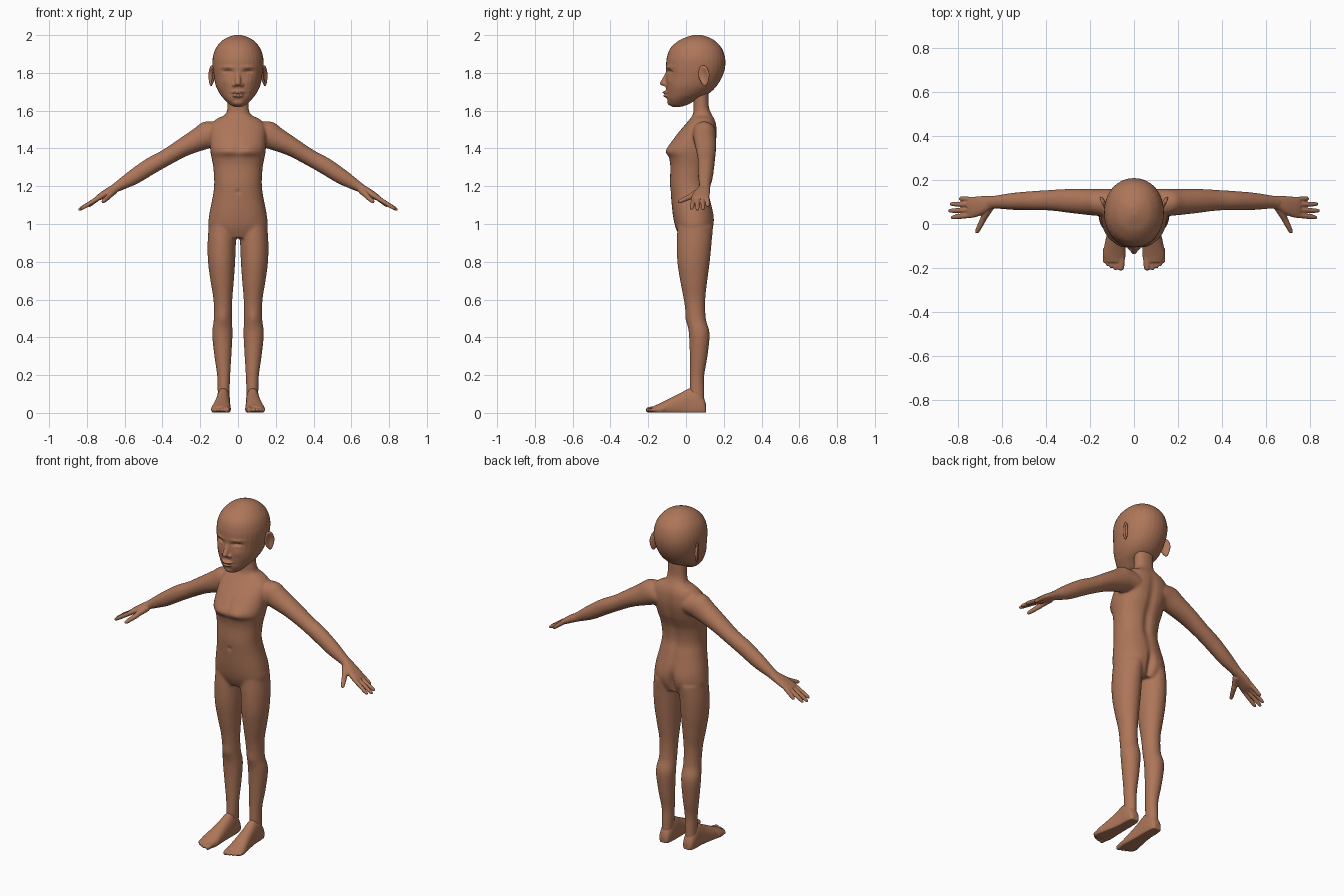
import bpy, bmesh, math
from mathutils import Vector, Matrix

skin = bpy.data.materials.new("warm brown skin")
skin.diffuse_color = (0.42, 0.18, 0.10, 1)
X, Y, Z = Vector((1, 0, 0)), Vector((0, 1, 0)), Vector((0, 0, 1))
ARM_UP = Vector((0.54, 0, 0.84))


def spline(keys, steps=6):
    """Catmull-Rom through tuples of ring values."""
    k = [keys[0]] + list(keys) + [keys[-1]]
    out = []
    for i in range(1, len(k) - 2):
        for j in range(steps):
            t = j / steps
            out.append([0.5 * (2 * b + (c - a) * t + (2 * a - 5 * b + 4 * c - d) * t * t
                               + (3 * b - a - 3 * c + d) * t ** 3)
                        for a, b, c, d in zip(k[i - 1], k[i], k[i + 1], k[i + 2])])
    return out + [list(keys[-1])]


def loft(bm, keys, u, v, s=1, power=2.0, floor=None):
    """Skin rings (x, y, z, half size along u, half size along v)."""
    n, rings = 32, []
    sq = lambda c: math.copysign(abs(c) ** (2 / power), c)
    for x, y, z, a, b in spline(keys):
        ring = []
        for i in range(n):
            t = 2 * math.pi * i / n
            p = Vector((x, y, z)) + u * a * sq(math.cos(t)) + v * b * sq(math.sin(t))
            if floor is not None:
                p.z = max(p.z, floor)
            ring.append(bm.verts.new((p.x * s, p.y, p.z)))
        rings.append(ring)
    for r, q in zip(rings, rings[1:]):
        for i in range(n):
            bm.faces.new((r[i], r[(i + 1) % n], q[(i + 1) % n], q[i]))
    bm.faces.new(rings[0])
    bm.faces.new(rings[-1])


def upright(rows):
    """Rows (z, front y, back y, half width) to rings centred on x = 0."""
    return [(0, (f + b) / 2, z, w, (b - f) / 2) for z, f, b, w in rows]


def blob(bm, loc, size, s=1):
    m = Matrix.Translation((loc[0] * s, loc[1], loc[2])) @ Matrix.Diagonal((*size, 1))
    return bmesh.ops.create_uvsphere(bm, u_segments=24, v_segments=16, radius=1, matrix=m)["verts"]


def digit(bm, a, b, r0, r1, s):
    """Rounded finger or toe from a to b."""
    a, b = Vector(a), Vector(b)
    d = (b - a).normalized()
    side = d.cross(Z).normalized()
    up = side.cross(d)
    rings = []
    for t, k in ((0, 1), (0.35, 1), (0.7, 1), (0.88, 0.9), (0.96, 0.65), (1, 0.2)):
        r = (r0 + (r1 - r0) * t) * k
        rings.append((*a.lerp(b, t), r, r))
    loft(bm, rings, side, up, s)


def finish(bm, name, voxel=0, smooth=0, dents=()):
    """Fuse the volumes, smooth them, then push soft dents and bulges along y."""
    bmesh.ops.recalc_face_normals(bm, faces=bm.faces)
    me = bpy.data.meshes.new(name)
    bm.to_mesh(me)
    bm.free()
    ob = bpy.data.objects.new(name, me)
    bpy.context.collection.objects.link(ob)
    if voxel:
        m = ob.modifiers.new("fuse", 'REMESH')
        m.mode, m.voxel_size = 'VOXEL', voxel
        m = ob.modifiers.new("soften", 'SMOOTH')
        m.factor, m.iterations = 0.5, smooth
        bpy.context.view_layer.update()
        ev = ob.evaluated_get(bpy.context.evaluated_depsgraph_get())
        me = bpy.data.meshes.new_from_object(ev)
        ob.modifiers.clear()
        ob.data = me
    normals = [v.normal.copy() for v in me.vertices]
    for v, nrm in zip(me.vertices, normals):
        x, z, dy = abs(v.co.x), v.co.z, 0
        for cx, cz, sx, sz, amount, side in dents:
            w = max(0, nrm.y * side)
            if w:
                dy += side * w * amount * math.exp(-((x - cx) / sx) ** 2 - ((z - cz) / sz) ** 2)
        v.co.y += dy
    me.materials.clear()
    me.materials.append(skin)
    me.polygons.foreach_set("use_smooth", [True] * len(me.polygons))
    me.update()


# Torso and neck, arms, legs
bm = bmesh.new()
loft(bm, upright([(0.925, -0.03, 0.12, 0.11), (0.98, -0.055, 0.14, 0.155), (1.05, -0.07, 0.146, 0.152),
                  (1.15, -0.08, 0.125, 0.133), (1.22, -0.085, 0.11, 0.126), (1.30, -0.083, 0.118, 0.131),
                  (1.35, -0.09, 0.135, 0.14), (1.39, -0.104, 0.15, 0.147), (1.46, -0.06, 0.163, 0.15),
                  (1.52, -0.01, 0.162, 0.145), (1.555, 0.02, 0.152, 0.115), (1.58, 0.036, 0.138, 0.068),
                  (1.62, 0.04, 0.122, 0.056), (1.70, 0.04, 0.12, 0.056)]), X, Y, power=2.25)
for s in (1, -1):
    loft(bm, [(0.06, 0.09, 1.48, 0.06, 0.07), (0.14, 0.097, 1.478, 0.062, 0.075), (0.2, 0.1, 1.45, 0.06, 0.064),
              (0.29, 0.105, 1.405, 0.055, 0.05), (0.38, 0.108, 1.352, 0.047, 0.044),
              (0.46, 0.106, 1.308, 0.044, 0.045), (0.55, 0.103, 1.25, 0.039, 0.041),
              (0.62, 0.1, 1.208, 0.031, 0.03), (0.665, 0.096, 1.182, 0.03, 0.022)], Y, ARM_UP, s)
    loft(bm, [(0.08, 0.045, 0.99, 0.075, 0.09), (0.086, 0.043, 0.90, 0.075, 0.092), (0.087, 0.04, 0.80, 0.072, 0.086),
              (0.084, 0.041, 0.70, 0.062, 0.072), (0.08, 0.045, 0.60, 0.05, 0.057), (0.08, 0.054, 0.50, 0.048, 0.051),
              (0.083, 0.07, 0.42, 0.054, 0.055), (0.08, 0.067, 0.30, 0.045, 0.047), (0.076, 0.059, 0.20, 0.035, 0.038),
              (0.076, 0.058, 0.12, 0.032, 0.039), (0.078, 0.06, 0.05, 0.031, 0.038)], X, Y, s)
finish(bm, "body", 0.006, 12, [
    (0, 1.3, 0.025, 0.2, -0.012, 1), (0, 0.98, 0.018, 0.07, -0.022, 1), (0.075, 0.99, 0.05, 0.06, 0.008, 1),
    (0.06, 1.39, 0.04, 0.03, 0.008, -1), (0, 1.17, 0.012, 0.012, -0.006, -1), (0, 1.42, 0.015, 0.05, -0.005, -1),
    (0.08, 0.5, 0.03, 0.035, 0.006, -1), (0.09, 1.45, 0.04, 0.07, 0.006, 1)])

# Head with nose, lips and chin
bm = bmesh.new()
loft(bm, upright([(1.62, -0.072, -0.03, 0.02), (1.632, -0.088, 0.01, 0.043), (1.66, -0.1, 0.06, 0.073),
                  (1.69, -0.104, 0.12, 0.097), (1.73, -0.107, 0.162, 0.117), (1.78, -0.106, 0.192, 0.128),
                  (1.83, -0.106, 0.207, 0.135), (1.88, -0.102, 0.207, 0.134), (1.93, -0.083, 0.19, 0.118),
                  (1.97, -0.04, 0.153, 0.085), (1.99, 0.005, 0.115, 0.05), (2.001, 0.04, 0.08, 0.015)]), X, Y, power=2.1)
loft(bm, [(0, -0.09, 1.81, 0.013, 0.014), (0, -0.1, 1.785, 0.013, 0.017), (0, -0.113, 1.755, 0.016, 0.02),
          (0, -0.113, 1.736, 0.015, 0.02)], X, Y)
blob(bm, (0, -0.12, 1.745), (0.016, 0.019, 0.014))
blob(bm, (0, -0.104, 1.697), (0.034, 0.022, 0.008))
blob(bm, (0, -0.102, 1.679), (0.028, 0.02, 0.009))
blob(bm, (0, -0.08, 1.645), (0.03, 0.02, 0.018))
for s in (1, -1):
    blob(bm, (0.019, -0.104, 1.737), (0.012, 0.016, 0.011), s)
finish(bm, "head", 0.005, 4, [
    (0.055, 1.802, 0.026, 0.015, -0.02, -1), (0.055, 1.797, 0.022, 0.011, 0.013, -1),
    (0.055, 1.806, 0.022, 0.004, -0.007, -1), (0.06, 1.83, 0.035, 0.009, 0.006, -1),
    (0.065, 1.755, 0.025, 0.02, 0.004, -1), (0, 1.688, 0.035, 0.004, -0.006, -1)])

# Ears: flattened balls with a hollow outer side
bm = bmesh.new()
for s in (1, -1):
    tilt = Matrix.Translation((0.14, 0.095, 1.785)) @ Matrix.Rotation(math.radians(-24), 4, 'Z') \
        @ Matrix.Rotation(math.radians(8), 4, 'X')
    for v in blob(bm, (0, 0, 0), (0.012, 0.032, 0.056)):
        r2 = (v.co.y / 0.032) ** 2 + (v.co.z / 0.056) ** 2
        if v.co.x > 0:
            v.co.x -= 0.014 * max(0, 1 - 1.5 * r2)
        if v.co.z < 0:
            v.co.y *= 1 + v.co.z * 6
        v.co = tilt @ v.co
        v.co.x *= s
finish(bm, "ears")

# Hands: palm, four fingers, thumb
bm = bmesh.new()
for s in (1, -1):
    loft(bm, [(0.61, 0.1, 1.212, 0.028, 0.026), (0.65, 0.097, 1.19, 0.031, 0.023), (0.69, 0.085, 1.168, 0.042, 0.021),
              (0.73, 0.076, 1.144, 0.047, 0.017), (0.755, 0.074, 1.13, 0.043, 0.011)], Y, ARM_UP, s, 2.3)
    for y0, tip in ((0.111, (0.795, 0.116, 1.093)), (0.088, (0.838, 0.091, 1.077)),
                    (0.064, (0.846, 0.06, 1.072)), (0.041, (0.834, 0.029, 1.078))):
        digit(bm, (0.735, y0, 1.14), tip, 0.0125, 0.01, s)
    digit(bm, (0.655, 0.08, 1.178), (0.69, 0.015, 1.142), 0.02, 0.013, s)
    digit(bm, (0.682, 0.03, 1.148), (0.718, -0.042, 1.115), 0.015, 0.01, s)
finish(bm, "hands", 0.004, 3)

# Feet: sole flattened at the ground, five toes
bm = bmesh.new()
for s in (1, -1):
    rows = [(0.107, 0.078, 0.018, 0.04), (0.095, 0.078, 0.03, 0.075), (0.06, 0.078, 0.036, 0.12),
            (0.02, 0.078, 0.037, 0.13), (-0.03, 0.081, 0.04, 0.105), (-0.09, 0.086, 0.047, 0.075),
            (-0.14, 0.09, 0.052, 0.05), (-0.175, 0.089, 0.043, 0.035)]
    loft(bm, [(x, y, 0.36 * h, w, 0.64 * h) for y, x, w, h in rows], X, Z, s, 2.2, 0.002)
    for x, y, r in ((0.058, -0.212, 0.017), (0.082, -0.21, 0.012), (0.101, -0.202, 0.0115),
                    (0.118, -0.192, 0.011), (0.132, -0.178, 0.0105)):
        digit(bm, (x, y + 0.065, 0.022), (x + 0.002, y, 0.014), r, r * 0.85, s)
finish(bm, "feet", 0.004, 3)
